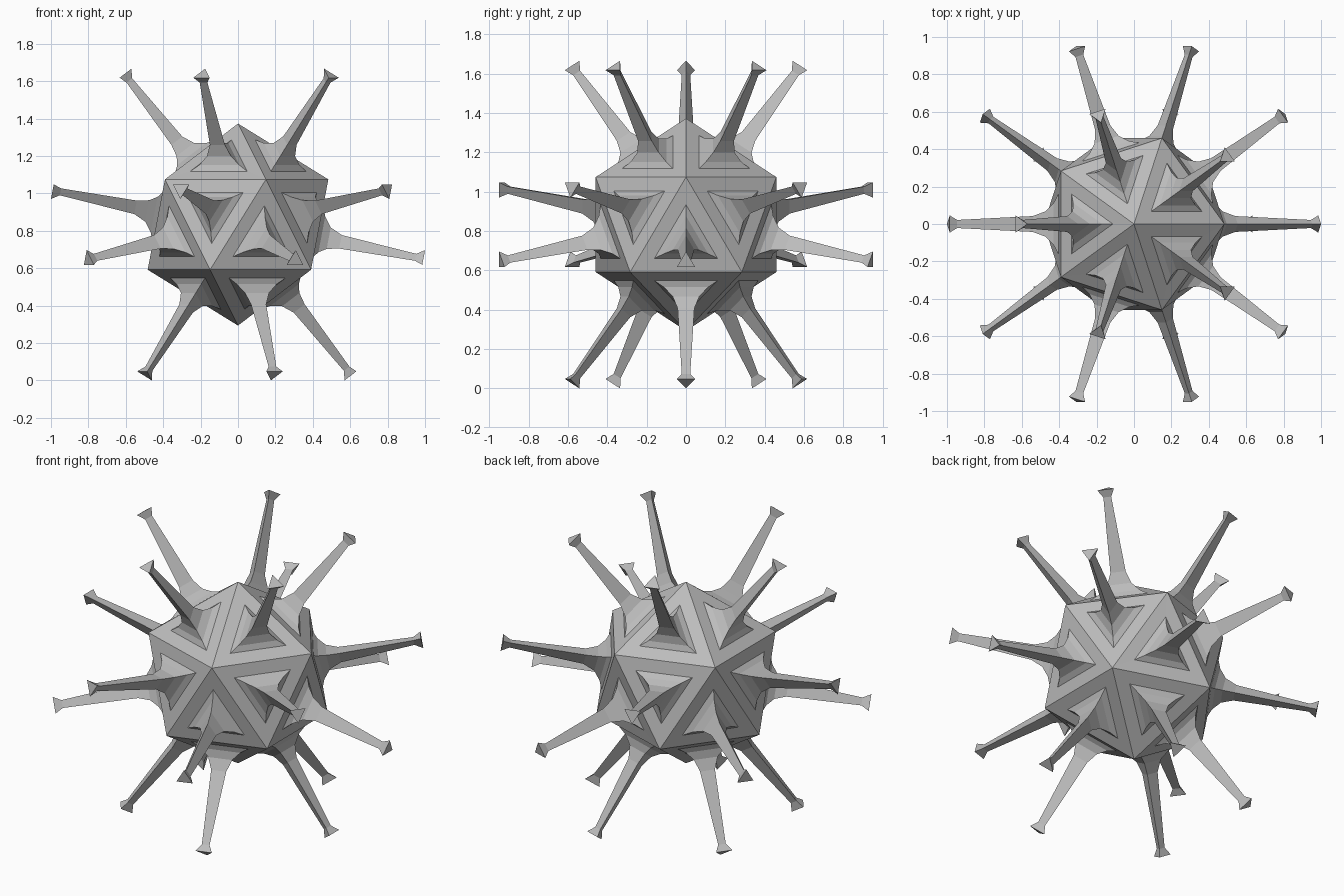
import bpy
import bmesh

# Remove the default cube only
cube = bpy.data.objects.get("Cube")
if cube:
    bpy.data.objects.remove(cube, do_unlink=True)

BODY_RADIUS = 0.54
CENTRE_Z = 0.833
# Spike profile: (distance from body centre, corner radius of the triangle)
SPIKE = [
    (0.429, 0.185),   # inset border on the body face
    (0.450, 0.130),   # flared root
    (0.490, 0.078),
    (0.555, 0.049),   # foot of the shaft
    (0.965, 0.025),   # neck
    (1.008, 0.053),   # flat flared tip
]

# Single grey colour
grey = bpy.data.materials.new("plain_grey")
grey.use_nodes = True
colour = (0.5, 0.5, 0.5, 1.0)
grey.diffuse_color = colour
bsdf = next(n for n in grey.node_tree.nodes if n.type == 'BSDF_PRINCIPLED')
bsdf.inputs["Base Color"].default_value = colour
bsdf.inputs["Roughness"].default_value = 0.8


def grow_spike(bm, face):
    """Extrude one triangular face outward along the spike profile."""
    axis = face.calc_center_median().normalized()
    for distance, radius in SPIKE:
        face = bmesh.ops.extrude_discrete_faces(bm, faces=[face])["faces"][0]
        for v in face.verts:
            outward = (v.co - axis * v.co.dot(axis)).normalized()
            v.co = axis * distance + outward * radius


# Twenty-sided body with a spike on every face
bm = bmesh.new()
bmesh.ops.create_icosphere(bm, subdivisions=1, radius=BODY_RADIUS)
for f in list(bm.faces):
    grow_spike(bm, f)
bmesh.ops.recalc_face_normals(bm, faces=bm.faces)

mesh = bpy.data.meshes.new("spiked_body")
bm.to_mesh(mesh)
bm.free()
mesh.materials.append(grey)
body = bpy.data.objects.new("spiked_body", mesh)
body.location.z = CENTRE_Z
bpy.context.collection.objects.link(body)
